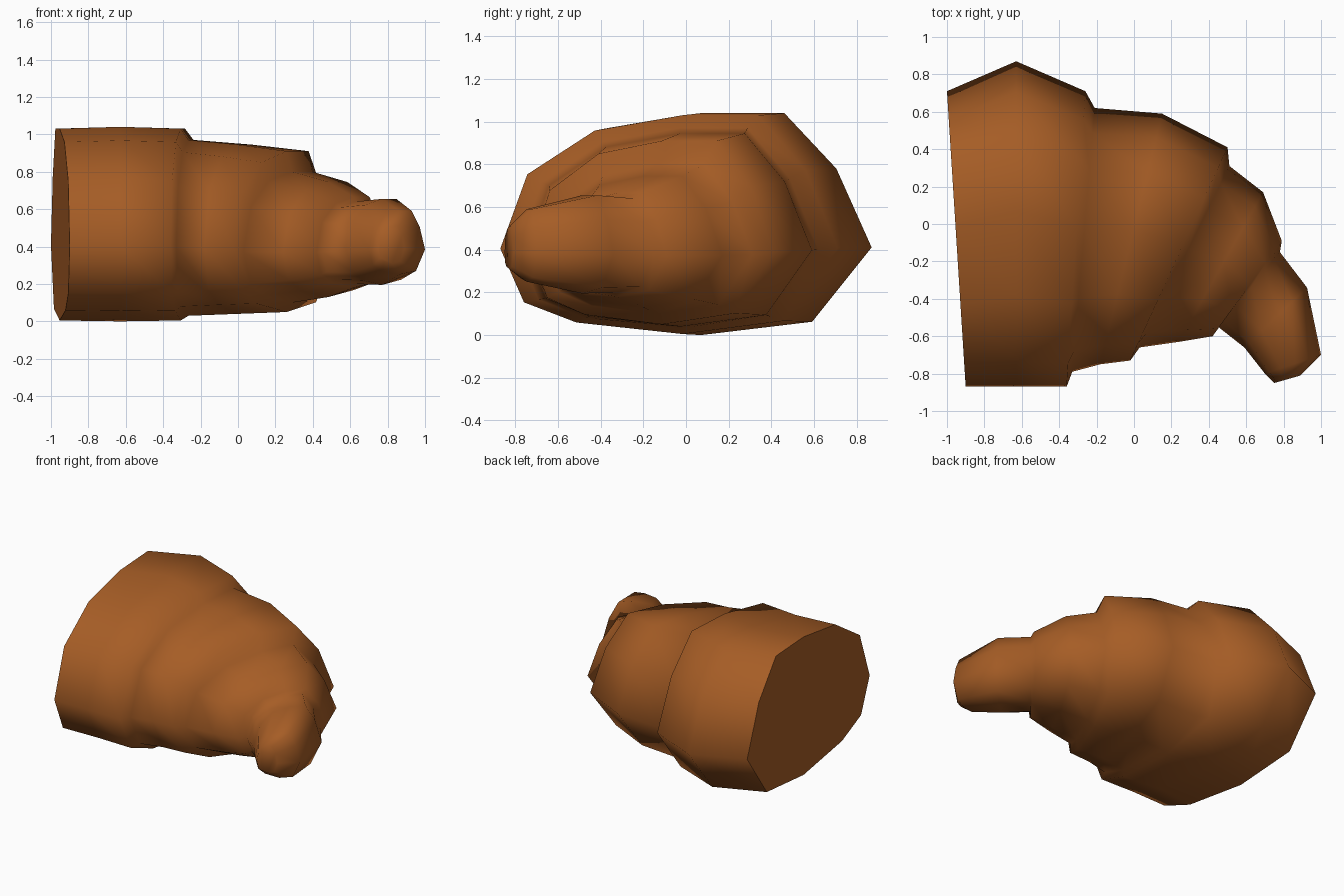
import bpy, bmesh, math

if "Cube" in bpy.data.objects:
    bpy.data.objects.remove(bpy.data.objects["Cube"])

# Pastry cross-section: u runs inner (-1) to outer (+1), w runs bottom (0) to top (1)
PROFILE = [(1, .395), (.81, .75), (.53, 1), (.08, 1), (-.44, .93), (-.84, .73),
           (-1, .39), (-.86, .145), (-.55, .053), (.08, 0), (.68, .06)]

# Stations along the curved roll: outer xy, inner xy, bottom z, top z
STATIONS = [
    # wide cut segment
    (-1.00, .71, -.90, -.87, .005, 1.03),
    (-.63, .87, -.63, -.87, .00, 1.04),
    (-.26, .71, -.36, -.87, .005, 1.03),
    # second segment
    (-.21, .62, -.33, -.79, .03, .97),
    (.15, .59, -.18, -.75, .04, .945),
    (.50, .41, -.02, -.73, .05, .91),
    # third segment
    (.51, .31, .03, -.66, .10, .80),
    (.69, .17, .24, -.63, .13, .745),
    (.79, -.09, .42, -.60, .18, .665),
    # tip
    (.78, -.15, .45, -.55, .20, .64),
    (.925, -.34, .59, -.66, .195, .655),
    (1.00, -.70, .70, -.80, .25, .59),
    (.89, -.81, .75, -.85, .31, .51),
]

crust = bpy.data.materials.new("baked brown")
crust.diffuse_color = (.38, .109, .019, 1)
crust.use_nodes = True
crust.node_tree.nodes["Principled BSDF"].inputs["Base Color"].default_value = crust.diffuse_color


def ring(bm, station):
    ox, oy, ix, iy, z0, z1 = station
    verts = []
    for u, w in PROFILE:
        t = (u + 1) / 2
        verts.append(bm.verts.new((ix + (ox - ix) * t, iy + (oy - iy) * t, z0 + (z1 - z0) * w)))
    return verts


# Loft the stations into one closed body
bm = bmesh.new()
rings = [ring(bm, s) for s in STATIONS]
n = len(PROFILE)
for a, b in zip(rings, rings[1:]):
    for i in range(n):
        j = (i + 1) % n
        bm.faces.new((a[i], a[j], b[j], b[i]))
cut_face = bm.faces.new(rings[0])
bm.faces.new(rings[-1])
bmesh.ops.recalc_face_normals(bm, faces=bm.faces)

# Smooth crust, crisp flat cut
for f in bm.faces:
    f.smooth = f is not cut_face
for e in cut_face.edges:
    e.smooth = False

mesh = bpy.data.meshes.new("pastry_half")
bm.to_mesh(mesh)
bm.free()
mesh.materials.append(crust)
body = bpy.data.objects.new("pastry_half", mesh)
bpy.context.collection.objects.link(body)
